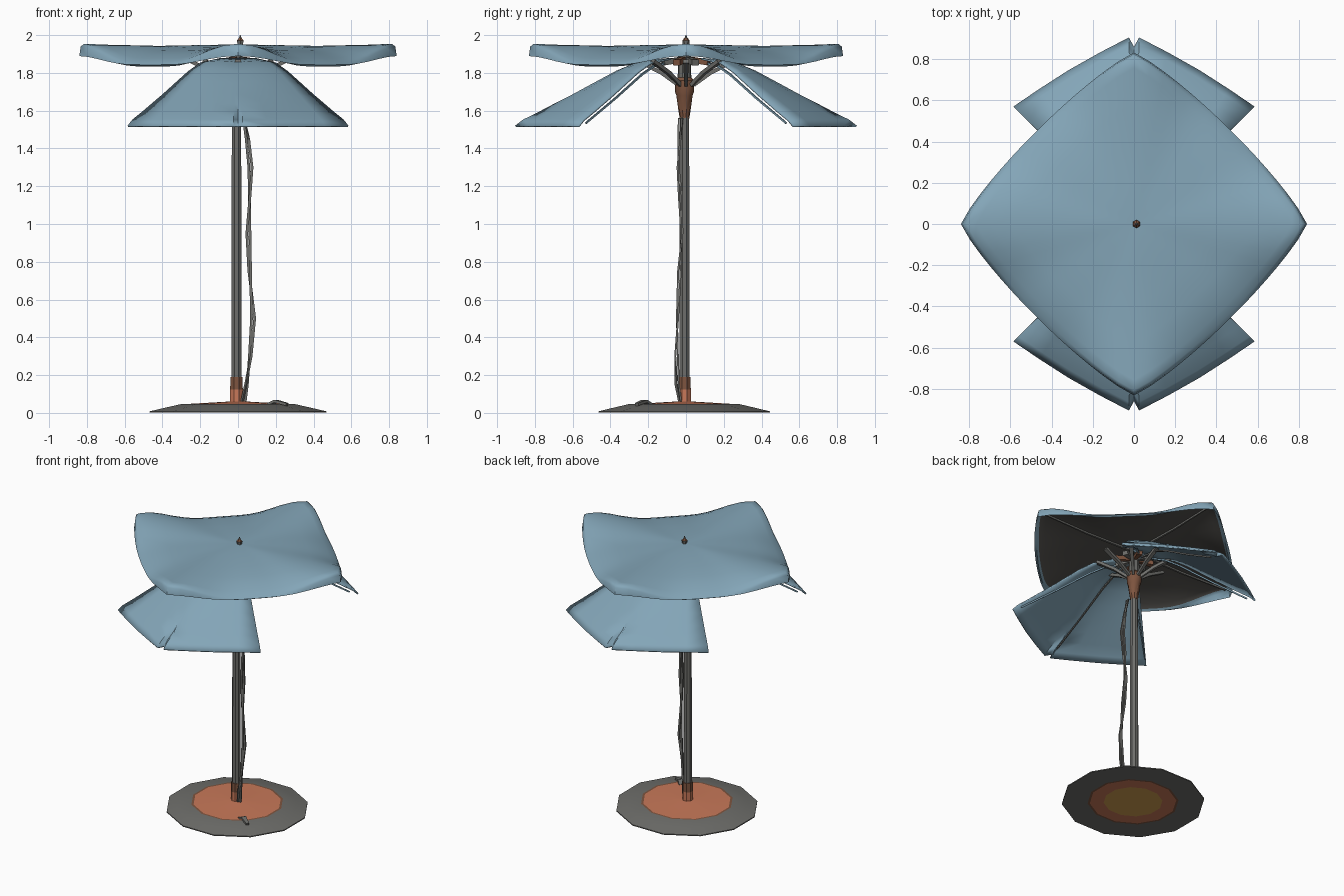
import bpy, bmesh, math
from mathutils import Vector

if "Cube" in bpy.data.objects:
    bpy.data.objects.remove(bpy.data.objects["Cube"])

def mat(name, r, g, b):
    m = bpy.data.materials.new(name)
    m.diffuse_color = (r, g, b, 1)
    m.use_nodes = True
    m.node_tree.nodes["Principled BSDF"].inputs["Base Color"].default_value = m.diffuse_color
    return m

BLUE = mat("canvas_blue", 0.23, 0.38, 0.48)
GREY = mat("metal_grey", 0.155, 0.155, 0.145)
DARK = mat("underside_grey", 0.095, 0.09, 0.082)
ORANGE = mat("copper_orange", 0.58, 0.19, 0.10)
BROWN = mat("collar_brown", 0.21, 0.09, 0.05)
YELLOW = mat("bottom_yellow", 0.64, 0.34, 0.08)

def make(name, verts, faces, mats, idx=None, angle=35):
    me = bpy.data.meshes.new(name)
    me.from_pydata(verts, [], faces)
    for m in mats:
        me.materials.append(m)
    if idx:
        for p, i in zip(me.polygons, idx):
            p.material_index = i
    bm = bmesh.new()
    bm.from_mesh(me)
    bmesh.ops.remove_doubles(bm, verts=bm.verts, dist=1e-5)
    bmesh.ops.recalc_face_normals(bm, faces=bm.faces)
    for f in bm.faces:
        f.smooth = True
    bm.to_mesh(me)
    bm.free()
    me.set_sharp_from_angle(angle=math.radians(angle))
    ob = bpy.data.objects.new(name, me)
    bpy.context.collection.objects.link(ob)
    return ob

def lathe(name, prof, n, mats, bands=None, at=(0, 0), sy=1, angle=35):
    """Turn a closed (radius, z) profile; bands give a material per profile step."""
    v, f, idx = [], [], []
    for r, z in prof:
        for k in range(n):
            a = 2 * math.pi * (k + .5) / n
            v.append((at[0] + r * math.cos(a), at[1] + sy * r * math.sin(a), z))
    for i in range(len(prof) - 1):
        for k in range(n):
            q = (k + 1) % n
            f.append((i * n + k, i * n + q, (i + 1) * n + q, (i + 1) * n + k))
            idx.append(bands[i] if bands else 0)
    f += [tuple(range(n)), tuple(range((len(prof) - 1) * n, len(prof) * n))]
    idx += [idx[0], idx[-1]]
    return make(name, v, f, mats, idx, angle)

def bar(name, pts, w, h, m, w2=None):
    """Rectangular bar along a path, optionally tapering to w2."""
    v, f = [], []
    pts = [Vector(p) for p in pts]
    for i, p in enumerate(pts):
        d = (pts[min(i + 1, len(pts) - 1)] - pts[max(i - 1, 0)]).normalized()
        side = d.cross(Vector((0, 0, 1)))
        side = side.normalized() if side.length > .2 else Vector((1, 0, 0))
        up = side.cross(d).normalized()
        t = i / (len(pts) - 1)
        ww = w + ((w2 if w2 is not None else w) - w) * t
        v += [p + side * a * ww / 2 + up * b * h / 2 for a, b in ((-1, -1), (1, -1), (1, 1), (-1, 1))]
    for i in range(len(pts) - 1):
        for k in range(4):
            q = (k + 1) % 4
            f.append((4 * i + k, 4 * i + q, 4 * i + 4 + q, 4 * i + 4 + k))
    n = len(v)
    f += [(0, 1, 2, 3), (n - 4, n - 3, n - 2, n - 1)]
    return make(name, v, f, [m])

def lerp(table, x):
    for (a, p), (b, q) in zip(table, table[1:]):
        if x <= b:
            return p + (q - p) * (x - a) / (b - a)
    return table[-1][1]

# ---- base: shallow 12-sided disc with inset copper plate above and below
lathe("base_disc",
      [(.002, .001), (.20, .001), (.295, .001), (.31, .001), (.485, .001), (.485, .008), (.41, .025),
       (.315, .046), (.30, .046), (.05, .06), (.002, .06)],
      12, [GREY, ORANGE, BROWN, YELLOW], [3, 1, 2, 0, 0, 0, 0, 2, 1, 1], at=(0, -.01), sy=.97)
# small latch on the rim
bar("base_latch", [(.17, -.20, .045), (.20, -.22, .062), (.26, -.26, .045)], .05, .015, GREY, .02)

# ---- pole, lower socket, upper hub
PC = (-.008, -.008)
lathe("pole", [(.03, .05), (.026, 1.9)], 8, [GREY], at=PC)
lathe("pole_socket", [(.036, .05), (.036, .125), (.035, .19)], 8, [ORANGE, BROWN], [0, 1], at=PC)
lathe("hub", [(.024, 1.55), (.032, 1.6), (.043, 1.68), (.05, 1.70), (.05, 1.76), (.036, 1.775), (.034, 1.90)],
      10, [BROWN, GREY], [0, 0, 0, 0, 0, 1], at=PC)

# ---- loose cord hanging beside the pole: two crossing strands
path = [(.03, -.03, 1.56), (.05, -.035, 1.45), (.066, -.042, 1.3), (.062, -.03, 1.15), (.055, -.022, .95),
        (.062, -.035, .75), (.08, -.045, .5), (.065, -.05, .3), (.045, -.045, .15), (.03, -.03, .06)]
for s in (-1, 1):
    pts = [(x + s * .009 * math.cos(z * 7), y + s * .008 * math.sin(z * 7), z) for x, y, z in path]
    bar("cord_strand", pts, .014, .01, GREY)

# ---- upper canopy: square sail, corners held up, side edges rolled down
P, A, N = 1.17, .84, 64
RINGS = [.25, .5, .7, .82, .91, .97, .992, 1.0]
MID = [(0, 0), (.25, .006), (.5, .018), (.7, .034), (.82, .052), (.91, .074), (.97, .092), (1, .108)]
COR = [(0, 0), (.5, .008), (.82, .002), (.97, -.003), (.992, .012), (1, .062)]

def canopy_point(t, a, dz):
    c, s = math.cos(a), math.sin(a)
    r = A / (abs(c) ** P + abs(s) ** P) ** (1 / P)
    w = abs(math.cos(2 * a)) ** 5
    return (r * t * c, r * t * s * .99, 1.951 - (1 - w) * lerp(MID, t) - w * lerp(COR, t) + dz)

v, f, idx = [], [], []
for layer, dz in enumerate((0, -.013)):
    o = len(v)
    v.append((0, 0, 1.951 + dz))
    for t in RINGS:
        for k in range(N):
            x, y, z = canopy_point(t, 2 * math.pi * k / N, dz if t < 1 else 0)
            e = 1 if layer == 0 or t == 1 else .985
            v.append((x * e, y * e, z))
    for k in range(N):
        q = (k + 1) % N
        f.append((o, o + 1 + k, o + 1 + q))
        idx.append(layer)
        for i in range(len(RINGS) - 1):
            b = o + 1 + i * N
            f.append((b + k, b + N + k, b + N + q, b + q))
            idx.append(layer if RINGS[i] < .95 else 0)
make("upper_canopy", v, f, [BLUE, DARK], idx, 50)

# ---- two lower flaps, front and back, creased and notched on the centre line
ZV = [(0, 1.88), (.22, 1.855), (.35, 1.81), (.63, 1.685), (.85, 1.592), (.95, 1.552), (1, 1.52)]
EDGE = [(0, -.86), (.025, -.905), (.16, -.835), (.32, -.745), (.46, -.655), (.585, -.57)]
VS = [0, .12, .22, .35, .5, .63, .75, .85, .95, 1]
for name, sy in (("front_flap", 1), ("back_flap", -1)):
    v, f = [], []
    cols = [(-x, y) for x, y in reversed(EDGE[1:])] + EDGE
    for x, y in cols:
        x0 = .09 * x / .585
        bulge = .015 * math.sin(math.pi * abs(x) / .585)
        for t in VS:
            yy = -.08 + (y + .08) * t
            if x == 0 and t < .8:            # the notch only cuts the tip
                yy = -.08 - .83 * t
            v.append((x0 + (x - x0) * t, sy * yy, lerp(ZV, t) + bulge * math.sin(math.pi * t)))
    n = len(VS)
    for i in range(len(cols) - 1):
        for j in range(n - 1):
            f.append((i * n + j, i * n + j + 1, i * n + n + j + 1, i * n + n + j))
    ob = make(name, v, f, [BLUE], None, 50)
    if sum(p.normal.z for p in ob.data.polygons) < 0:
        ob.data.flip_normals()
    sol = ob.modifiers.new("thickness", "SOLIDIFY")
    sol.thickness, sol.offset = .01, -1
    # ribs under the flap
    for x, y in ((-.57, -.555), (0, -.84), (.57, -.555)):
        pts = [(x * t + PC[0] * (1 - t), sy * (-.06 + (y + .06) * t), lerp(ZV, t) - .018) for t in (0, .22, .35, .63, .95)]
        bar("flap_rib", pts, .014, .01, BLUE if x else GREY, .006)

# ---- ribs and struts under the upper canopy
for k in range(8):
    a = k * math.pi / 4
    c, s = math.cos(a), math.sin(a)
    if k % 2 == 0:
        pts = [(x, y, z) for x, y, z in (canopy_point(t, a, -.022) for t in (.05, .5, .95))]
        bar("canopy_rib", pts, .018, .012, GREY, .008)
    bar("strut", [(.04 * c, .04 * s, 1.735), (.13 * c, .13 * s, 1.80), (.25 * c, .25 * s, 1.862)], .016, .02, GREY, .03)
    b = a + math.pi / 8
    bar("hub_bracket", [(.03 * math.cos(b), .03 * math.sin(b), 1.87), (.13 * math.cos(b), .13 * math.sin(b), 1.855)],
        .02, .03, BROWN if k % 2 else GREY, .04)

# ---- finial on top
lathe("finial", [(.016, 1.945), (.02, 1.972), (.008, 1.985), (.002, 2.0)], 6, [GREY, BROWN], [0, 1, 0], at=(.012, 0))
